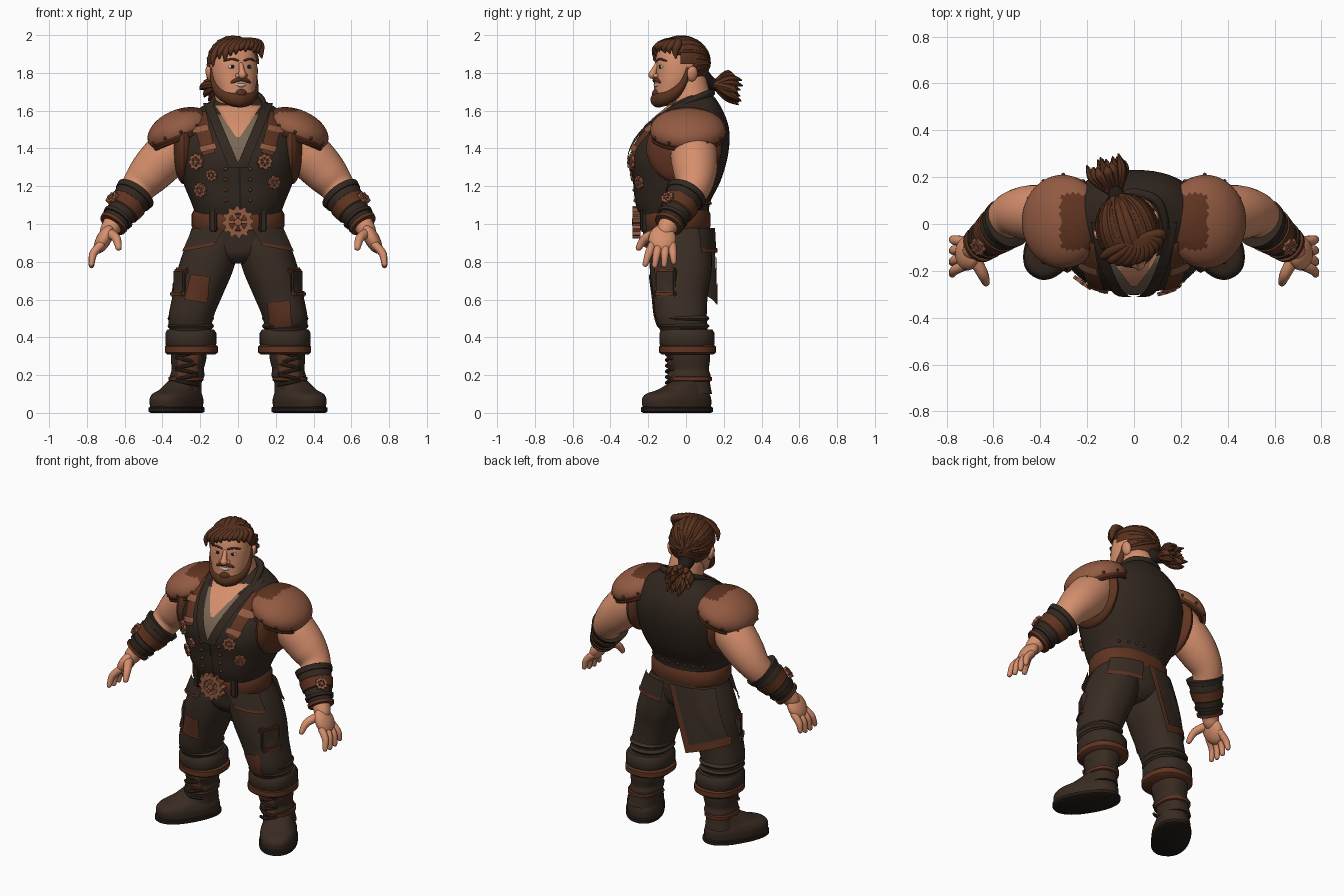
import bpy, bmesh, math, random
from mathutils import Vector, Matrix

if "Cube" in bpy.data.objects:
    bpy.data.objects.remove(bpy.data.objects["Cube"])
random.seed(4)
P = 2.3          # roundness of the horizontal sections
objs = []
T, D, R = Matrix.Translation, (lambda *s: Matrix.Diagonal((*s, 1))), Matrix.Rotation
def mat(name, *rgb):
    m = bpy.data.materials.new(name)
    m.diffuse_color = (*rgb, 1)
    m.use_nodes = True
    m.node_tree.nodes["Principled BSDF"].inputs["Base Color"].default_value = m.diffuse_color
    return m
SKIN, VEST = mat("skin", .67, .275, .152), mat("dark_cloth", .032, .0205, .014)
LEATHER, COPPER = mat("brown_leather", .115, .034, .0148), mat("copper_leather", .29, .104, .055)
HAIR, PANTS = mat("hair_brown", .098, .031, .013), mat("trouser_brown", .041, .026, .0172)
BOOT, SHIRT = mat("boot_brown", .040, .0235, .015), mat("shirt_grey", .19, .135, .09)
WHITE, DARK = mat("eye_white", .55, .48, .42), mat("near_black", .016, .011, .008)
def add(name, me):
    o = bpy.data.objects.new(name, me)
    bpy.context.collection.objects.link(o)
    objs.append(o)
    return o
def finish(name, bm, m, recalc=True):
    if recalc:
        bmesh.ops.recalc_face_normals(bm, faces=bm.faces[:])
    me = bpy.data.meshes.new(name)
    bm.to_mesh(me)
    bm.free()
    me.materials.append(m)
    me.shade_smooth()
    me.set_sharp_from_angle(angle=math.radians(42))
    return add(name, me)
def both(o, M=Matrix()):   # place a part and add its mirrored twin
    o.data.transform(M)
    c = add(o.name + "_mirrored", o.data.copy())
    c.data.transform(D(-1, 1, 1))
    c.data.flip_normals()
def spline(rows, n):
    out = []
    for i in range(len(rows) - 1):
        quad = rows[max(i-1, 0)], rows[i], rows[i+1], rows[min(i+2, len(rows)-1)]
        for t in (k/n for k in range(n)):
            out.append(tuple(.5*(2*q + (r-p)*t + (2*p-5*q+4*r-s)*t*t + (3*q-p-3*r+s)*t**3) for p, q, r, s in zip(*quad)))
    return out + [rows[-1]]
def bridge(bm, loops):
    for a, b in zip(loops, loops[1:]):
        for i in range(len(a)):
            j = (i+1) % len(a)
            bm.faces.new((a[i], a[j], b[j], b[i]))
def skin_rings(name, rings, m):
    bm = bmesh.new()
    vs = [[bm.verts.new(p) for p in r] for r in rings]
    bridge(bm, vs)
    bm.faces.new(vs[0])
    bm.faces.new(vs[-1])
    return finish(name, bm, m)
def loft(name, rows, m, n=6, seg=40):   # horizontal sections (x, y, z, half width, half depth)
    f = lambda c: math.copysign(abs(c)**(2/P), c)
    angles = [2*math.pi*i/seg for i in range(seg)]
    return skin_rings(name, [[(x+rx*f(math.cos(a)), y+ry*f(math.sin(a)), z) for a in angles] for x, y, z, rx, ry in spline(rows, n)], m)
def band(name, x, y, z0, z1, rx, ry, m):   # rounded hoop around a limb
    b = (z1-z0)*.2
    return loft(name, [(x, y, z, rx-e, ry-e) for z, e in ((z0, .012), (z0+b, 0), (z1-b, 0), (z1, .012))], m, 1)
def tube(name, pts, m, n=4, seg=12, rounded=True):   # round limb through (x, y, z, radius)
    pts = spline(pts, n)
    pos, rad = [Vector(p[:3]) for p in pts], [max(p[3], .002) for p in pts]
    if rounded:
        d0, d1, r0, r1 = (pos[0]-pos[1]).normalized(), (pos[-1]-pos[-2]).normalized(), rad[0], rad[-1]
        pos = [pos[0]+d0*r0*.9, pos[0]+d0*r0*.6] + pos + [pos[-1]+d1*r1*.6, pos[-1]+d1*r1*.9]
        rad = [r0*.4, r0*.8] + rad + [r1*.8, r1*.4]
    rings, nrm = [], None
    for i, p in enumerate(pos):
        t = (pos[min(i+1, len(pos)-1)] - pos[max(i-1, 0)]).normalized()
        nrm = t.orthogonal().normalized() if nrm is None else (nrm - t*nrm.dot(t)).normalized()
        rings.append([p + (nrm*math.cos(a) + t.cross(nrm)*math.sin(a))*rad[i] for a in (2*math.pi*k/seg for k in range(seg))])
    return skin_rings(name, rings, m)
def ball(name, loc, size, m, rot=Matrix(), seg=20, keep=None):
    bm = bmesh.new()
    bmesh.ops.create_uvsphere(bm, u_segments=seg, v_segments=max(6, seg*2//3), radius=1)
    bm.transform(T(loc) @ rot @ D(*size))
    if keep:
        bmesh.ops.delete(bm, geom=[f for f in bm.faces if not keep(f.calc_center_median())], context='FACES')
    return finish(name, bm, m, not keep)
def box(name, loc, half, m, yaw=0):
    bm = bmesh.new()
    bmesh.ops.create_cube(bm, size=2, matrix=T(loc) @ R(yaw, 4, 'Z') @ D(*half))
    bmesh.ops.bevel(bm, geom=bm.edges[:], offset=.008, segments=2, affect='EDGES')
    return finish(name, bm, m)
def surf(rows, x, z, off=0, back=False):   # point on the front or back of a lofted body
    rs = spline(rows, 6)
    a, b = next(((a, b) for a, b in zip(rs, rs[1:]) if z <= b[2]), rs[-2:])
    t = min(max((z-a[2])/(b[2]-a[2]), 0), 1)
    cx, cy, _, rx, ry = (p+(q-p)*t for p, q in zip(a, b))
    h = ry*(1-min(abs((x-cx)/rx), .985)**P)**(1/P) + off
    return Vector((x, cy + (h if back else -h), z))
def plate(name, rows, quad, m, off=.01, back=False, n=9):   # thin sheet over a body, corners are (x, z)
    a, b, c, d = (Vector(q) for q in quad)
    bm = bmesh.new()
    vs = [[bm.verts.new(surf(rows, *a.lerp(d, j/n).lerp(b.lerp(c, j/n), i/n), off, back)) for i in range(n+1)] for j in range(n+1)]
    for j in range(n):
        for i in range(n):
            bm.faces.new((vs[j][i], vs[j][i+1], vs[j+1][i+1], vs[j+1][i]))
    bmesh.ops.solidify(bm, geom=bm.faces[:], thickness=.008)
    return finish(name, bm, m)
def gear(name, loc, normal, r, m, teeth=8, h=.008):
    bm, n = bmesh.new(), teeth*4
    ring = lambda f, z: [bm.verts.new((f(i)*math.cos(2*math.pi*i/n), f(i)*math.sin(2*math.pi*i/n), z)) for i in range(n)]
    outer, inner = (lambda i: r if i % 4 < 2 else r*.82), (lambda i: r*.55)
    loops = [ring(outer, -h), ring(outer, h), ring(inner, h), ring(inner, -h)]
    bridge(bm, loops + loops[:1])
    for k in range(3):
        bmesh.ops.create_cube(bm, size=2, matrix=R(k*math.pi/3, 4, 'Z') @ D(r*.6, r*.1, h*.8))
    bmesh.ops.create_cone(bm, cap_ends=True, segments=16, radius1=r*.26, radius2=r*.22, depth=h*2.4)
    bm.transform(T(loc) @ Vector(normal).to_track_quat('Z', 'Y').to_matrix().to_4x4())
    return finish(name, bm, m)
# vest, shirt, chest and neck
TORSO = [(0, -.065, 1.05, .225, .185), (0, -.07, 1.12, .25, .2), (0, -.05, 1.22, .29, .23), (0, -.04, 1.33, .315, .255),
         (0, -.02, 1.43, .315, .25), (0, .01, 1.52, .28, .215), (0, .04, 1.6, .22, .155), (0, .06, 1.66, .13, .1), (0, .06, 1.68, .1, .08)]
loft("vest", TORSO, VEST, seg=56)
plate("shirt", TORSO, [(-.15, 1.58), (.15, 1.58), (.015, 1.32), (-.015, 1.32)], SHIRT, .008)
plate("bare_chest", TORSO, [(-.125, 1.63), (.125, 1.63), (.01, 1.46), (-.01, 1.46)], SKIN, .014)
tube("neck", [(0, .04, 1.55, .12), (-.01, .03, 1.63, .112), (-.02, .01, 1.75, .1)], SKIN, seg=24)
both(plate("lapel", TORSO, [(.135, 1.64), (.185, 1.64), (.05, 1.3), (-.01, 1.3)], VEST, .018))
both(tube("collar", [(.135, -.06, 1.61, .014), (.128, .03, 1.655, .018), (.09, .105, 1.685, .02), (0, .135, 1.695, .02)], VEST))
both(plate("chest_strap", TORSO, [(.17, 1.6), (.25, 1.58), (.185, 1.36), (.12, 1.38)], LEATHER, .016))
for x, z in ((.162, 1.53), (.122, 1.43)):
    both(plate("strap_buckle", TORSO, [(x, z), (x+.085, z-.02), (x+.075, z-.05), (x-.01, z-.03)], COPPER, .025))
both(ball("armhole_trim", (.285, -.01, 1.4), (.058, .2, .19), LEATHER))
plate("vest_closure", TORSO, [(.0, 1.32), (.012, 1.32), (.02, 1.07), (.008, 1.07)], DARK, .006)
for x, z, r in [(-.22, 1.33, .045), (-.14, 1.26, .032), (-.2, 1.18, .04), (.14, 1.33, .042), (.19, 1.22, .036)]:
    normal = (surf(TORSO, x+.02, z)-surf(TORSO, x-.02, z)).cross(surf(TORSO, x, z+.02)-surf(TORSO, x, z-.02))
    gear("vest_gear", surf(TORSO, x, z, .012), normal, r, COPPER)
for k in range(4):
    both(ball("vest_button", surf(TORSO, .065, 1.29-.055*k, .002), (.01,)*3, LEATHER, seg=10))
    both(ball("hem_rivet", surf(TORSO, .03+.05*k, 1.11, .001, True), (.009,)*3, LEATHER, seg=8))
# belt and hips
band("belt", 0, -.055, .965, 1.075, .245, .185, LEATHER)
gear("belt_buckle", (0, -.262, 1.01), (0, -1, 0), .086, COPPER, 12, .02)
both(box("belt_loop", (.13, -.222, 1.02), (.02, .02, .062), VEST, .25))
loft("hips", [(0, -.03, .79, .06, .1), (0, -.03, .84, .19, .145), (0, -.03, .92, .235, .16), (0, -.04, 1.0, .225, .165)], PANTS)
# coat tail behind one leg, short flaps around the hips
SKIRT = [(0, -.03, .55, .37, .195), (0, -.03, .8, .33, .182), (0, -.035, 1.0, .255, .175)]
FLAP = [(0, -.03, .85, .315, .195), (0, -.04, 1.0, .25, .18)]
for nm, rows, quad, m, off, back in [
        ("coat_tail", SKIRT, [(.01, .98), (-.245, .98), (-.35, .64), (-.12, .57)], PANTS, .005, True),
        ("tail_edge", SKIRT, [(.015, .98), (-.02, .98), (-.15, .58), (-.115, .57)], LEATHER, .01, True),
        ("tail_hem", SKIRT, [(-.11, .615), (-.345, .69), (-.35, .64), (-.12, .57)], LEATHER, .01, True),
        ("back_flap", SKIRT, [(.05, .98), (.24, .98), (.28, .85), (.07, .85)], PANTS, .014, True),
        ("back_flap_hem", SKIRT, [(.068, .872), (.275, .872), (.28, .85), (.07, .85)], LEATHER, .02, True)]:
    plate(nm, rows, quad, m, off, back)
both(plate("hip_flap", FLAP, [(.07, .98), (.24, .98), (.295, .855), (.13, .885)], PANTS, .012))
both(plate("hip_flap_hem", FLAP, [(.128, .901), (.29, .871), (.295, .855), (.13, .885)], LEATHER, .018))
# trouser legs, pouches, patches, cuffs
LEG = [(.25, .0, .4, .105, .12), (.25, -.025, .5, .118, .135), (.215, -.03, .62, .132, .145),
       (.175, -.028, .75, .147, .163), (.137, -.03, .88, .142, .163), (.12, -.035, .98, .11, .14)]
both(loft("trouser_leg", LEG, PANTS))
for z in (.46, .5):   # cloth folds above the cuff
    both(loft("knee_fold", [(.25, -.014, z+e, .124-abs(e), .138-abs(e)) for e in (-.022, 0, .022)], PANTS, 3))
for nm, z, h, e, m in [("thigh_pouch", .69, .07, 0, PANTS), ("pouch_flap", .75, .02, .004, LEATHER), ("pouch_base", .63, .016, .003, LEATHER)]:
    both(box(nm, (.289+(.7-z)*.22, -.1, z), (.03+e, .06+e, h), m, -.5))
plate("knee_patch", LEG, [(.155, .58), (.275, .6), (.285, .46), (.165, .45)], LEATHER, .008)
plate("thigh_patch", [(-r[0], *r[1:]) for r in LEG], [(-.15, .72), (-.25, .735), (-.285, .6), (-.16, .58)], LEATHER, .008)
both(band("trouser_cuff", .25, .005, .345, .442, .135, .146, PANTS))
both(band("cuff_band", .247, .008, .31, .362, .14, .15, LEATHER))
# boots
SHAFT = [(.28, .03, .1, .088, .108), (.275, .025, .16, .083, .102), (.268, .02, .2, .091, .11),
         (.266, .018, .23, .085, .103), (.262, .015, .28, .093, .112), (.258, .015, .34, .095, .114)]
FOOT = T((.28, .03, 0)) @ R(math.radians(30), 4, 'Z')
both(loft("boot_shaft", SHAFT, BOOT))
both(plate("boot_tongue", SHAFT, [(.205, .33), (.315, .33), (.32, .17), (.225, .17)], LEATHER, .004))
both(loft("boot_foot", [(0, -.09, .025, .105, .195), (0, -.092, .07, .108, .198), (0, -.085, .1, .1, .182), (0, -.05, .125, .088, .14), (0, -.01, .17, .075, .095)], BOOT, 4), FOOT)
both(band("boot_sole", 0, -.09, 0, .034, .113, .206, DARK), FOOT)
both(band("ankle_strap", .275, .025, .165, .195, .092, .112, LEATHER))
for k in range(6):
    z, d = .16+.03*k, .055*(-1)**k
    both(tube("boot_lace", [(.27-d, -.073, z-.012, .009), (.27, -.102, z, .01), (.27+d, -.073, z+.012, .009)], BOOT, 3, 8))
# arms and bracers
both(tube("arm", [(.28, .03, 1.46, .11), (.375, .042, 1.365, .124), (.465, .048, 1.27, .114), (.53, .037, 1.19, .092),
                  (.58, -.025, 1.1, .08), (.66, -.09, 1.0, .055), (.685, -.11, .96, .048)], SKIN, 6, 28))
A, B = Vector((.543, .002, 1.16)), Vector((.662, -.092, .998))
for t0, t1, e, m in [(0, 1, 0, VEST), (-.03, .14, .008, VEST), (.28, .6, .007, LEATHER), (.74, .84, .007, VEST), (.93, 1.03, .007, LEATHER)]:
    p, q, r0, r1 = A.lerp(B, t0), A.lerp(B, t1), .103-.032*t0+e, .103-.032*t1+e
    both(tube("bracer", [(*p, r0-.01), (*p.lerp(q, .1), r0), (*p.lerp(q, .9), r1), (*q, r1-.01)], m, 1, 28, False))
both(gear("bracer_gear", (.667, -.098, 1.14), (.61, -.46, .65), .038, COPPER))
# hands
both(ball("palm", (.71, -.125, .92), (.04, .073, .085), SKIN, R(-.5, 4, 'Y')))
for k in range(4):
    y0, y1 = -.178+.035*k, -.215+.05*k
    both(tube("finger", [(.725, y0, .89, .022), (.765, (y0+y1)/2, .845, .021), (.776, y1, .78+(.008, 0, .004, .02)[k], .015)], SKIN, 4, 10))
both(tube("thumb", [(.68, -.15, .95, .028), (.645, -.215, .925, .024), (.632, -.25, .875, .017)], SKIN, 4, 10))
# shoulder pads
PAD, (a, b, c) = T((.305, .01, 1.495)) @ R(.38, 4, 'Y'), (.182, .2, .112)
o = ball("shoulder_pad", (0, 0, 0), (a, b, c), COPPER, seg=44, keep=lambda p: p.z > -.045)
o.data.materials.append(LEATHER)
for f in o.data.polygons:
    f.material_index = int(f.center.x < -.03 and abs(f.center.y) < .12 or f.center.z < -.022)
both(o, PAD)
ring = [(math.cos(math.pi*i/12), math.sin(math.pi*i/12)) for i in range(25)]
both(tube("pad_rim", [(a*.93*x, b*.93*y, -.043, .009) for x, y in ring], LEATHER, 2, 8), PAD)
for x, y in ring[:24:2]:
    both(ball("pad_rivet", PAD @ Vector((a*x, b*y, -.008)), (.009,)*3, LEATHER, seg=8))
# head, turned a little to one side
first = len(objs)
loft("head", [(0, -.11, 1.625, .04, .04), (0, -.09, 1.65, .075, .07), (0, -.055, 1.7, .1, .1), (0, -.03, 1.78, .12, .122),
              (0, -.018, 1.86, .12, .13), (0, -.01, 1.93, .105, .115), (0, -.01, 1.975, .05, .06)], SKIN)
both(ball("ear", (.124, .01, 1.795), (.018, .03, .042), SKIN, R(.25, 4, 'Y')))
tube("nose", [(0, -.145, 1.845, .012), (0, -.162, 1.815, .015), (0, -.17, 1.79, .023)], SKIN)
for nm, loc, size, m in [("nostril", (.02, -.158, 1.785), (.014, .016, .013), SKIN), ("eye", (.046, -.131, 1.832), (.023, .016, .013), WHITE),
                         ("iris", (.046, -.145, 1.832), (.01, .005, .01), DARK)]:
    both(ball(nm, loc, size, m))
both(tube("eyebrow", [(.018, -.152, 1.865, .005), (.05, -.147, 1.874, .006), (.085, -.122, 1.864, .004)], HAIR))
both(tube("moustache", [(0, -.155, 1.765, .008), (.03, -.15, 1.76, .01), (.062, -.128, 1.74, .008), (.07, -.115, 1.71, .008)], HAIR))
tube("mouth", [(-.042, -.138, 1.745, .004), (0, -.152, 1.734, .011), (.042, -.138, 1.745, .004)], WHITE)
both(tube("beard", [(.118, -.015, 1.82, .01), (.112, -.035, 1.75, .019), (.088, -.075, 1.695, .032), (.045, -.12, 1.665, .039), (0, -.138, 1.658, .042)], HAIR, 6, 16))
ball("chin_tuft", (0, -.147, 1.69), (.032, .024, .026), HAIR)
# hair cap, strands, swept fringe and ponytail
ball("hair", (0, -.012, 1.855), (.136, .156, .142), HAIR, seg=44, keep=lambda c: c.z > 1.92 or (c.y > -.06 and c.z > 1.85) or c.y > .03)
for k in range(15):
    g = math.radians(-112+16*k)
    pts = [(.124*math.sin(g)*math.cos(t), -.012+.146*math.sin(t), 1.855+.129*math.cos(g)*math.cos(t), .0155) for t in (math.radians(-25+21*j) for j in range(6))]
    tube("hair_strand", pts if abs(g) < 1.2 else pts[2:], HAIR, 3, 8)
for k in range(11):
    x = -.13+.026*k
    y, z = -.148*math.sqrt(1-(x/.16)**2), 1.918-4*(x-.035)**2+.008*(k % 2) + (.03 if x < -.1 else 0)
    tube("hair_fringe", [(.04+x*.3, -.06, 1.97, .018), (.03+x*.75, y*.8, 1.955, .022), (x, y, (z+1.95)/2, .018), (x*1.04, y*.98, z, .006)], HAIR)
tube("hair_tie", [(0, .11, 1.77, .05), (0, .155, 1.745, .033), (0, .185, 1.735, .033)], DARK)
for k in range(20):
    g, s = k*2.4, .035+.05*math.sqrt(k/20)
    e = Vector((s*math.cos(g), .335-.55*s+random.uniform(-.02, .02), 1.71+s*math.sin(g)))
    tube("ponytail_lock", [(.3*e.x, .17, 1.738, .016), (e.x*.9, .245, 1.73+(e.z-1.71)*.75, .022), (*e, .004)], HAIR, 4, 8)
for o in objs[first:]:
    o.data.transform(T((-.03, -.015, 0)) @ R(math.radians(18), 4, 'Z'))
